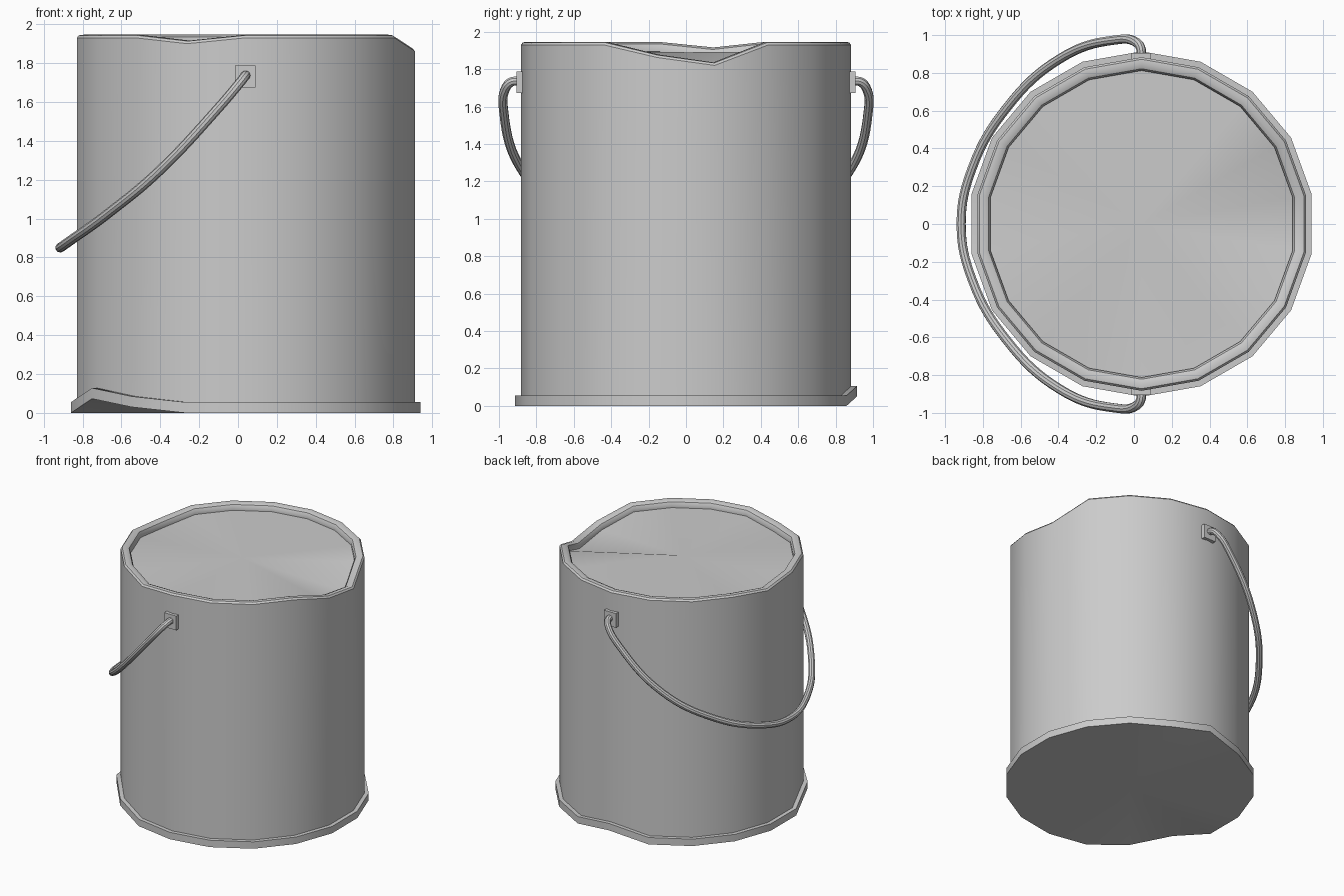
import bpy, bmesh
from math import cos, sin, radians

if "Cube" in bpy.data.objects:
    bpy.data.objects.remove(bpy.data.objects["Cube"])

CX = 0.04      # bucket axis is slightly off centre
SIDES = 18

# Dents: vertex angle in degrees -> vertical shift
TOP_DENTS = {10: -0.11, 350: -0.068, 250: -0.03, 170: -0.03}
BASE_DENTS = {210: 0.073, 230: 0.03, 90: 0.05}


def finish(obj):
    bpy.ops.object.select_all(action='DESELECT')
    obj.select_set(True)
    bpy.context.view_layer.objects.active = obj
    bpy.ops.object.shade_smooth_by_angle(angle=radians(35))


def lathe(name, profile):
    """Spin (radius, z) points round the axis; radius 0 is a fan centre."""
    bm = bmesh.new()
    rings = []
    for r, z in profile:
        if r == 0:
            rings.append([bm.verts.new((CX, 0, z))] * SIDES)
            continue
        dents = TOP_DENTS if z > 1 else BASE_DENTS
        ring = []
        for i in range(SIDES):
            deg = 10 + 20 * i
            a = radians(deg)
            ring.append(bm.verts.new((CX + r * cos(a), r * sin(a), z + dents.get(deg, 0))))
        rings.append(ring)
    for lo, hi in zip(rings, rings[1:]):
        for i in range(SIDES):
            j = (i + 1) % SIDES
            quad = list(dict.fromkeys((lo[i], lo[j], hi[j], hi[i])))
            bm.faces.new(quad)
    bmesh.ops.recalc_face_normals(bm, faces=bm.faces)
    me = bpy.data.meshes.new(name)
    bm.to_mesh(me)
    bm.free()
    obj = bpy.data.objects.new(name, me)
    bpy.context.collection.objects.link(obj)
    finish(obj)
    return obj


# Base plate with its ledge
lathe("base_plate", [(0, 0), (0.914, 0), (0.914, 0.055), (0.875, 0.055)])

# Wall, rounded rim and shallow recessed top surface
lathe("bucket_body", [(0.883, 0.05), (0.883, 1.93), (0.872, 1.943), (0.847, 1.946),
                      (0.822, 1.935), (0.812, 1.915), (0.812, 1.893), (0, 1.89)])

# Square handle brackets on both sides
for side, name in ((-1, "bracket_front"), (1, "bracket_back")):
    bpy.ops.mesh.primitive_cube_add(size=1, location=(CX - 0.003, side * 0.885, 1.73))
    bracket = bpy.context.object
    bracket.name = name
    bracket.scale = (0.105, 0.04, 0.113)

# Wire handle hanging to the left: half path, mirrored in y
half = [(0.038, 0.88, 1.735), (0.036, 0.93, 1.733), (0.012, 0.962, 1.702), (-0.1, 0.974, 1.57),
        (-0.4, 0.87, 1.25), (-0.67, 0.62, 1.025), (-0.855, 0.3, 0.892)]
path = half + [(-0.915, 0, 0.85)] + [(x, -y, z) for x, y, z in reversed(half)]
cu = bpy.data.curves.new("handle", 'CURVE')
cu.dimensions = '3D'
cu.bevel_depth = 0.025
cu.bevel_resolution = 3
cu.resolution_u = 8
cu.use_fill_caps = True
sp = cu.splines.new('BEZIER')
sp.bezier_points.add(len(path) - 1)
for bp, co in zip(sp.bezier_points, path):
    bp.co = co
    bp.handle_left_type = bp.handle_right_type = 'AUTO'
handle = bpy.data.objects.new("handle", cu)
bpy.context.collection.objects.link(handle)
bpy.ops.object.select_all(action='DESELECT')
handle.select_set(True)
bpy.context.view_layer.objects.active = handle
bpy.ops.object.convert(target='MESH')
finish(bpy.context.object)
